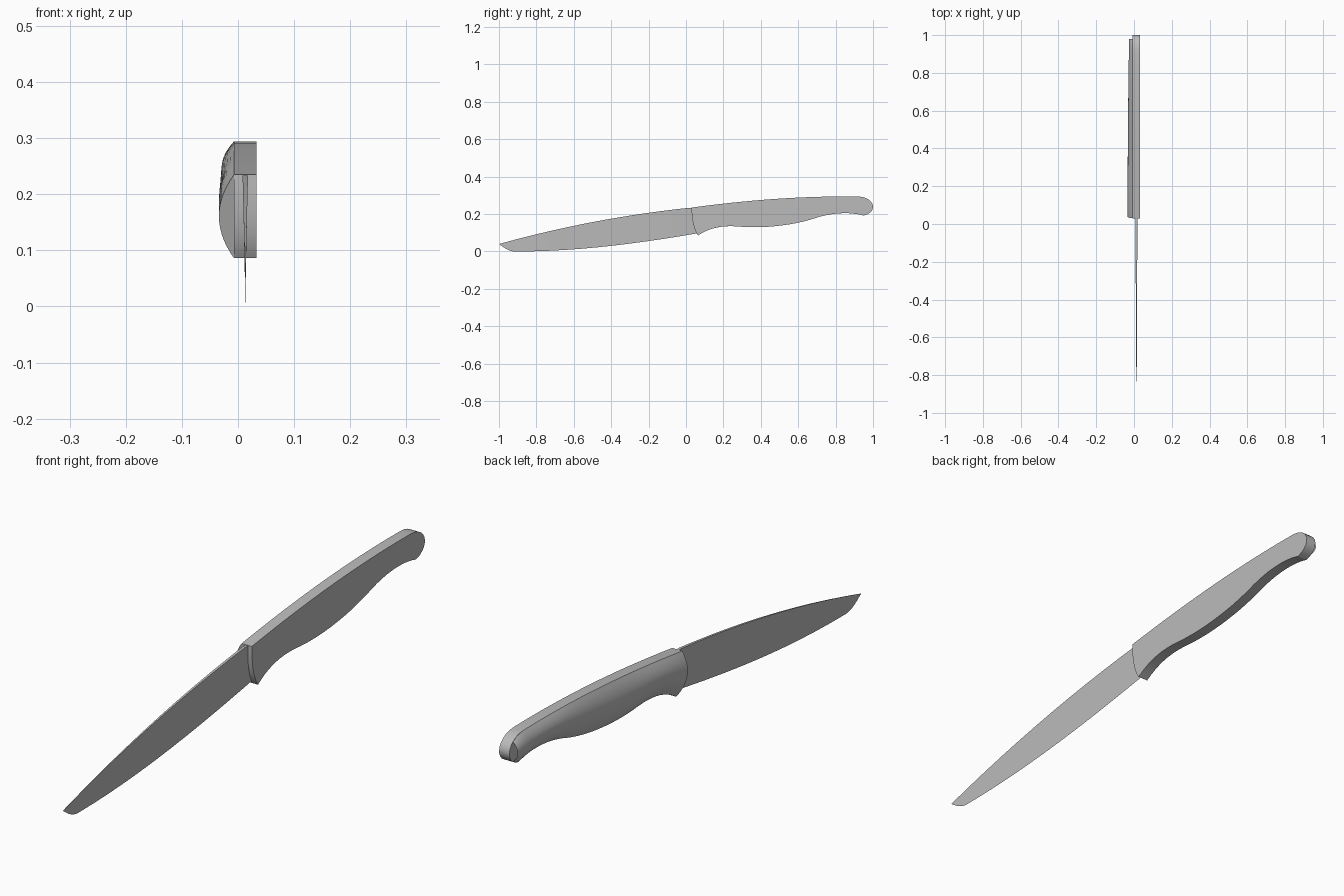
import bpy
import bmesh
import math
from mathutils import Vector
from mathutils.geometry import interpolate_bezier

cube = bpy.data.objects.get("Cube")
if cube:
    bpy.data.objects.remove(cube)

grey = bpy.data.materials.new("plain grey")
grey.use_nodes = True
colour = (0.5, 0.5, 0.5, 1)
grey.diffuse_color = colour
grey.node_tree.nodes["Principled BSDF"].inputs["Base Color"].default_value = colour


def outline(segments, steps=12):
    """Join Bezier segments, each (start, control, control, end), into one (y, z) path."""
    path = []
    for segment in segments:
        corners = [Vector((y, z, 0)) for y, z in segment]
        path += [(p.x, p.y) for p in interpolate_bezier(*corners, steps)][:-1]
    return path


def span(path, y):
    """Lowest and highest z of a closed path at a given y."""
    hits = []
    for (ya, za), (yb, zb) in zip(path, path[1:] + path[:1]):
        if ya != yb and min(ya, yb) <= y <= max(ya, yb):
            hits.append(za + (zb - za) * (y - ya) / (yb - ya))
    return min(hits), max(hits)


def lerp(a, b, t):
    return a + (b - a) * t


def finish(name, bm, angle=30):
    mesh = bpy.data.meshes.new(name)
    bm.to_mesh(mesh)
    bm.free()
    mesh.materials.append(grey)
    obj = bpy.data.objects.new(name, mesh)
    bpy.context.collection.objects.link(obj)
    bpy.ops.object.select_all(action='DESELECT')
    obj.select_set(True)
    bpy.context.view_layer.objects.active = obj
    bpy.ops.object.shade_smooth_by_angle(angle=math.radians(angle))
    return obj


# Shared corner points of the side profile
tip, belly, heel = (-1, .04), (-.91, 0), (.08, .1)
collar_top, collar_base = (.03, .235), (.065, .086)
butt_top, butt_base = (.92, .294), (.95, .192)
grip_back, grip_front = (.68, .175), (.3, .132)

handle_path = outline([
    (collar_top, (.33, .275), (.62, .298), butt_top),
    (butt_top, (1.01, .292), (1.03, .21), butt_base),
    (butt_base, (.88, .213), (.78, .21), grip_back),
    (grip_back, (.57, .14), (.42, .123), grip_front),
    (grip_front, (.2, .142), (.13, .13), collar_base),
    (collar_base, (.04, .12), (.03, .17), collar_top),
])
blade_path = outline([
    (tip, (-.96, .01), (-.94, 0), belly),
    (belly, (-.6, 0), (-.3, .035), heel),
    (heel, (.08, .15), (.08, .2), (.08, .23)),
    ((.08, .23), collar_top, collar_top, collar_top),
    (collar_top, (-.31, .2), (-.66, .135), tip),
])

# Handle slab: flat extrusion of the side profile
flat_side, seam = .033, -.007
bm = bmesh.new()
face = bm.faces.new([bm.verts.new((flat_side, y, z)) for y, z in handle_path])
side = bmesh.ops.extrude_face_region(bm, geom=[face])
moved = [v for v in side["geom"] if isinstance(v, bmesh.types.BMVert)]
bmesh.ops.translate(bm, verts=moved, vec=(seam - flat_side, 0, 0))
bmesh.ops.recalc_face_normals(bm, faces=bm.faces)
finish("handle_slab", bm)

# Rounded grip: arched shell on the other side, open at the butt
columns, rows, last = 40, 14, .98
bm = bmesh.new()
grid = []
for i in range(columns + 1):
    t = i / columns
    y_low = lerp(collar_base[0], last, t)
    y_high = lerp(collar_top[0] + .001, last, t)
    low, high = span(handle_path, y_low)[0], span(handle_path, y_high)[1]
    depth = lerp(.027, .019, t * t)
    column = []
    for j in range(rows + 1):
        s = j / rows
        arch = math.sin(math.pi * s)
        bow = .008 * arch * (1 - t)
        x = seam - depth * (1 - (2 * s - 1) ** 2)
        column.append(bm.verts.new((x, lerp(y_low, y_high, s) - bow, lerp(low, high, s))))
    grid.append(column)
for a, b in zip(grid, grid[1:]):
    for j in range(rows):
        bm.faces.new((a[j], a[j + 1], b[j + 1], b[j]))
bm.faces.new(reversed(grid[0]))
finish("rounded_grip", bm)

# Blade: thin wedge, thickest along the spine
middle, stations = .013, 48
bm = bmesh.new()
rings = []
for i in range(stations + 1):
    # closer stations towards the curved tip
    y = lerp(tip[0] + .0005, heel[0] - .001, (i / stations) ** 1.5)
    low, high = span(blade_path, y)
    half = max(.0004, .005 * (high - .04) / .2)
    rings.append([bm.verts.new(p) for p in (
        (middle, y, low), (middle + half, y, high), (middle - half, y, high))])
for a, b in zip(rings, rings[1:]):
    for j in range(3):
        k = (j + 1) % 3
        bm.faces.new((a[j], a[k], b[k], b[j]))
bm.faces.new(rings[0])
bm.faces.new(rings[-1])
bmesh.ops.recalc_face_normals(bm, faces=bm.faces)
finish("blade", bm)
